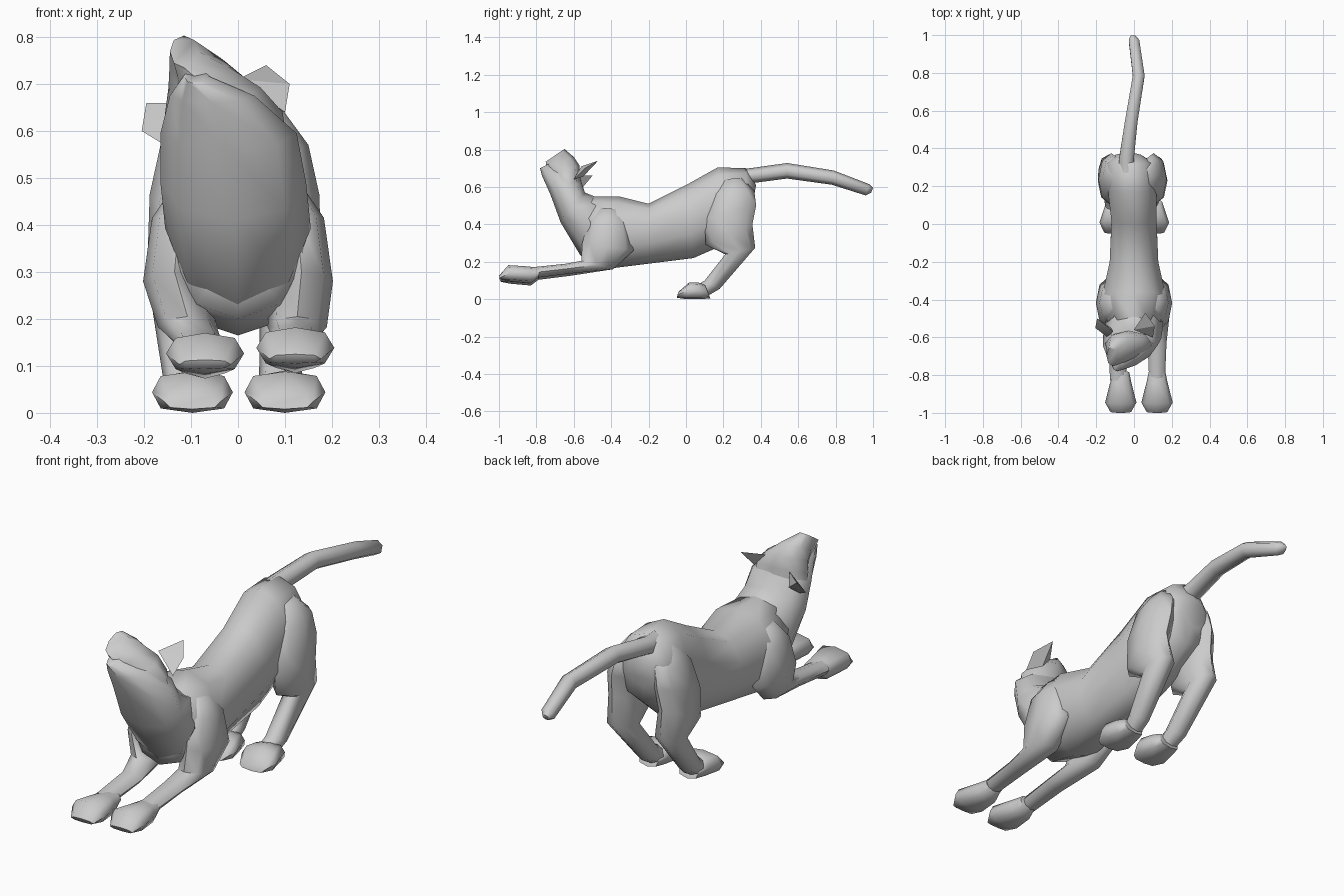
import bpy, bmesh, math
from mathutils import Vector


def shade(ob, angle):
    bpy.ops.object.select_all(action='DESELECT')
    ob.select_set(True)
    bpy.context.view_layer.objects.active = ob
    bpy.ops.object.shade_smooth_by_angle(angle=math.radians(angle))


def finish(bm, name, angle):
    bmesh.ops.recalc_face_normals(bm, faces=bm.faces)
    me = bpy.data.meshes.new(name)
    bm.to_mesh(me)
    bm.free()
    ob = bpy.data.objects.new(name, me)
    bpy.context.collection.objects.link(ob)
    shade(ob, angle)
    return ob


def loft(name, rings, n=8, power=1.0, angle=65):
    """Each ring: upper (y, z), lower (y, z), centre x, half width."""
    def soft(v):
        return math.copysign(abs(v) ** power, v) if abs(v) > 1e-6 else 0.0
    bm = bmesh.new()
    loops = []
    for uy, uz, ly, lz, x, w in rings:
        mid = Vector((x, (uy + ly) / 2, (uz + lz) / 2))
        up = Vector((0, (uy - ly) / 2, (uz - lz) / 2))
        side = Vector((w, 0, 0))
        loops.append([bm.verts.new(mid + up * soft(math.cos(t)) + side * soft(math.sin(t)))
                      for t in (2 * math.pi * i / n for i in range(n))])
    for a, b in zip(loops, loops[1:]):
        for i in range(n):
            j = (i + 1) % n
            bm.faces.new((a[i], a[j], b[j], b[i]))
    bm.faces.new(loops[0])
    bm.faces.new(loops[-1])
    return finish(bm, name, angle)


# torso, from rump to chest
loft("torso", [
    (0.375, 0.61, 0.35, 0.48, -0.03, 0.07),
    (0.32, 0.70, 0.33, 0.40, -0.02, 0.125),
    (0.17, 0.705, 0.20, 0.29, -0.01, 0.135),
    (0.00, 0.61, 0.04, 0.22, 0.0, 0.125),
    (-0.20, 0.51, -0.20, 0.19, 0.0, 0.135),
    (-0.36, 0.55, -0.40, 0.165, 0.0, 0.175),
    (-0.52, 0.55, -0.55, 0.20, 0.0, 0.145),
    (-0.55, 0.48, -0.57, 0.27, 0.0, 0.08)], n=10, power=0.95)

# neck and lower jaw, rising to the chin
loft("neck_and_jaw", [
    (-0.42, 0.54, -0.50, 0.19, 0.0, 0.12),
    (-0.49, 0.55, -0.565, 0.235, 0.0, 0.155),
    (-0.54, 0.57, -0.67, 0.41, -0.01, 0.155),
    (-0.56, 0.63, -0.725, 0.56, -0.02, 0.145),
    (-0.62, 0.69, -0.77, 0.66, -0.055, 0.09),
    (-0.71, 0.735, -0.78, 0.70, -0.09, 0.025)])

# upper head and raised muzzle, tilted to one side
loft("head", [
    (-0.56, 0.56, -0.68, 0.52, -0.02, 0.13),
    (-0.565, 0.66, -0.71, 0.62, -0.03, 0.125),
    (-0.57, 0.715, -0.72, 0.67, -0.05, 0.098),
    (-0.60, 0.76, -0.745, 0.705, -0.08, 0.066),
    (-0.65, 0.803, -0.75, 0.735, -0.115, 0.03)], power=0.95)


# ears: a front base pair, an outer corner, a tip and a back point
def ear(name, *points):
    bm = bmesh.new()
    i, o, c, t, b = [bm.verts.new(p) for p in points]
    for f in ((i, o, c), (i, c, t), (i, t, b), (t, c, b), (c, o, b), (o, i, b)):
        bm.faces.new(f)
    finish(bm, name, 20)


ear("ear_right", (0.0, -0.56, 0.71), (0.10, -0.60, 0.64), (0.11, -0.54, 0.70),
    (0.06, -0.47, 0.74), (0.05, -0.55, 0.655))
ear("ear_left", (-0.11, -0.57, 0.66), (-0.14, -0.60, 0.56), (-0.205, -0.55, 0.60),
    (-0.195, -0.50, 0.66), (-0.12, -0.55, 0.60))

# tail
loft("tail", [
    (0.27, 0.70, 0.29, 0.60, -0.035, 0.05),
    (0.34, 0.70, 0.35, 0.62, -0.04, 0.045),
    (0.54, 0.728, 0.54, 0.645, -0.015, 0.039),
    (0.79, 0.688, 0.78, 0.612, 0.025, 0.036),
    (0.98, 0.615, 0.96, 0.555, 0.0, 0.032),
    (1.00, 0.595, 0.99, 0.57, -0.005, 0.015)], n=6)

# legs: per side, (side sign, hind leg x, hind paw x, front leg x, front paw z shift)
for name, s, hind_x, hind_paw, fore_x, fore_paw, dz in (
        ("right", 1, 0.085, 0.10, 0.122, 0.122, 0.0),
        ("left", -1, -0.11, -0.097, -0.085, -0.07, -0.012)):
    shift = -0.015 if s < 0 else 0.0
    loft("hind_leg_" + name, [
        (0.20, 0.64, 0.30, 0.65, s * 0.06 + shift, 0.035),
        (0.14, 0.56, 0.365, 0.58, s * 0.09 + shift, 0.06),
        (0.10, 0.43, 0.375, 0.50, s * 0.105 + shift, 0.068),
        (0.105, 0.29, 0.355, 0.40, s * 0.115 + shift, 0.062),
        (0.21, 0.24, 0.37, 0.275, hind_x + s * 0.02, 0.058),
        (0.10, 0.10, 0.18, 0.055, hind_x + s * 0.005, 0.045),
        (0.05, 0.07, 0.12, 0.02, hind_x, 0.04)])
    loft("hind_paw_" + name, [
        (0.10, 0.08, 0.13, 0.005, hind_paw, 0.05),
        (0.06, 0.09, 0.08, 0.0, hind_paw, 0.065),
        (0.015, 0.088, 0.0, 0.0, hind_paw, 0.086),
        (-0.04, 0.04, -0.05, 0.008, hind_paw, 0.06)], power=0.7)
    loft("front_leg_" + name, [
        (-0.46, 0.49, -0.36, 0.48, s * 0.10, 0.035),
        (-0.52, 0.42, -0.31, 0.41, s * 0.125, 0.058),
        (-0.555, 0.30, -0.28, 0.26, s * 0.135, 0.067),
        (-0.56, 0.205, -0.39, 0.16, (s * 0.13 + fore_x) / 2, 0.063),
        (-0.64, 0.19 + dz, -0.62, 0.137 + dz, fore_x, 0.05),
        (-0.83, 0.17 + dz, -0.82, 0.112 + dz, fore_x, 0.042)])
    loft("front_paw_" + name, [
        (-0.78, 0.165 + dz, -0.79, 0.115 + dz, fore_paw, 0.045),
        (-0.84, 0.175 + dz, -0.83, 0.085 + dz, fore_paw, 0.055),
        (-0.95, 0.182 + dz, -0.94, 0.095 + dz, fore_paw, 0.083),
        (-1.0, 0.125 + dz, -0.99, 0.105 + dz, fore_paw, 0.055)], power=0.8)
